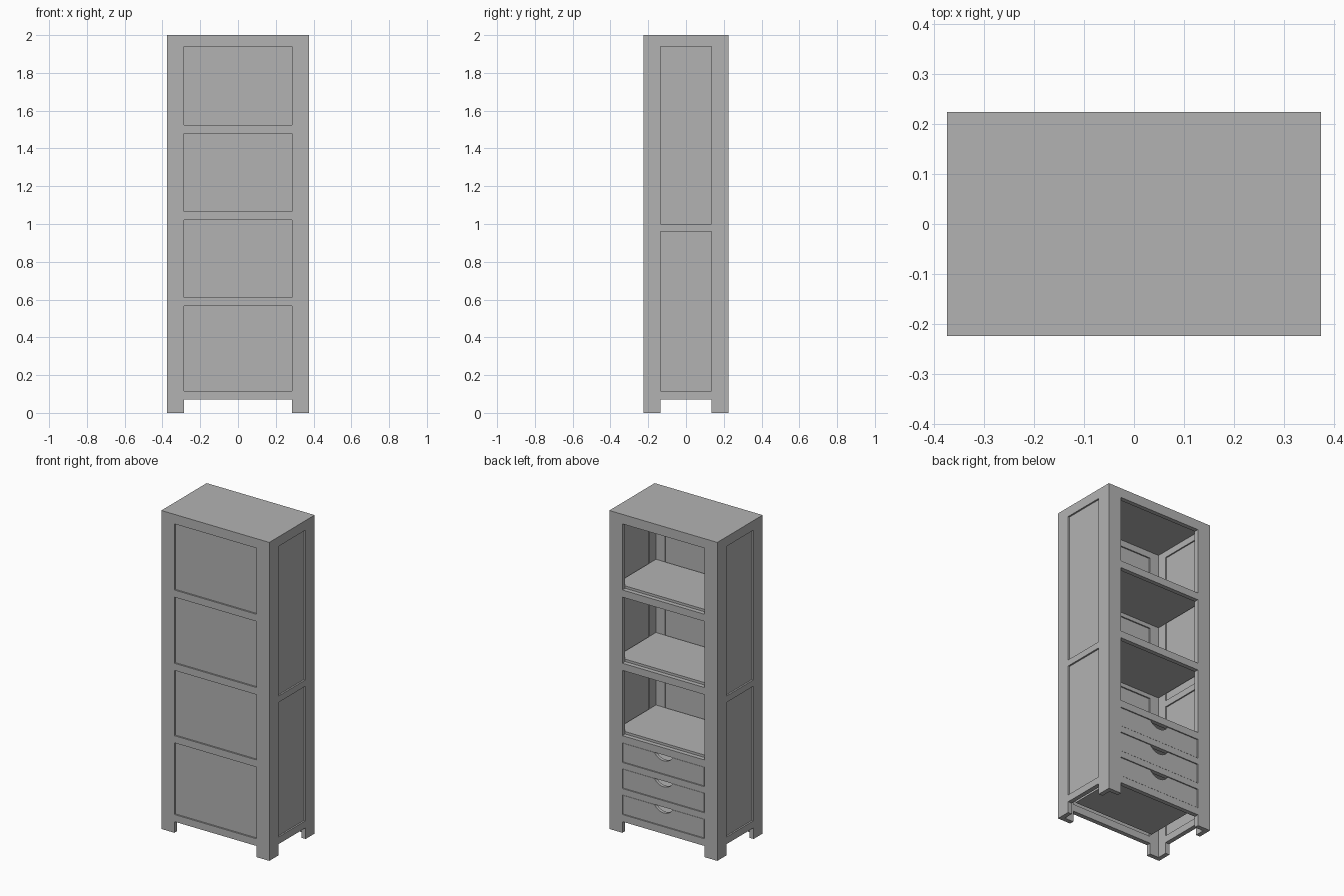
import bpy, bmesh, math

cube = bpy.data.objects.get("Cube")
if cube:
    bpy.data.objects.remove(cube, do_unlink=True)

grey = bpy.data.materials.new("plain_grey")
grey.use_nodes = True
colour = (0.45, 0.45, 0.45, 1)
grey.diffuse_color = colour
grey.node_tree.nodes["Principled BSDF"].inputs["Base Color"].default_value = colour

W, D, T = 0.375, 0.225, 0.028      # half width, half depth, board thickness
OX, OY = 0.285, 0.135              # half widths of the framed openings
TOP, SLAB, BASE = 2.0, 1.98, 0.07


def finish(name, bm):
    bmesh.ops.recalc_face_normals(bm, faces=bm.faces)
    mesh = bpy.data.meshes.new(name)
    bm.to_mesh(mesh)
    bm.free()
    mesh.materials.append(grey)
    obj = bpy.data.objects.new(name, mesh)
    bpy.context.collection.objects.link(obj)
    return obj


def add_box(bm, x, y, z):
    verts = bmesh.ops.create_cube(bm, size=1)["verts"]
    for v in verts:
        for i, (a, b) in enumerate((x, y, z)):
            v.co[i] = (a + b) / 2 + v.co[i] * (b - a)


def box(name, x, y, z):
    bm = bmesh.new()
    add_box(bm, x, y, z)
    return finish(name, bm)


def span(side, a, b):
    return tuple(sorted((side * a, side * b)))


# rails as (bottom, top) heights
full_rails = [(BASE, 0.115), (0.565, 0.61), (1.02, 1.065), (1.48, 1.525), (1.94, SLAB)]
drawer_rails = [(0.238, 0.278), (0.402, 0.442)]
side_rails = [(BASE, 0.115), (0.96, 1.0), (1.94, SLAB)]

box("top_board", (-W, W), (-D, D), (SLAB, TOP))

# corner posts, each an L of two boards reaching the floor
for sx, xn in ((1, "left"), (-1, "right")):
    for sy, yn in ((-1, "front"), (1, "rear")):
        box(f"{yn}_{xn}_post_wide", span(sx, OX, W), span(sy, D - T, D), (0, SLAB))
        box(f"{yn}_{xn}_post_side", span(sx, W - T, W), span(sy, OY, D - T), (0, SLAB))
    # side rails and sunken panels
    for i, rail in enumerate(side_rails):
        box(f"{xn}_side_rail_{i + 1}", span(sx, W - T, W), (-OY, OY), rail)
    for i, (low, high) in enumerate(zip(side_rails, side_rails[1:])):
        box(f"{xn}_side_panel_{i + 1}", span(sx, W - 0.02, W - 0.01),
            (-OY, OY), (low[1], high[0]))

# closed face: rails and sunken panels
for i, rail in enumerate(full_rails):
    box(f"front_rail_{i + 1}", (-OX, OX), (-D, T - D), rail)
for i, (low, high) in enumerate(zip(full_rails, full_rails[1:])):
    box(f"front_panel_{i + 1}", (-OX, OX), (0.01 - D, 0.02 - D), (low[1], high[0]))

# open face: rails around the shelves and drawers
for i, rail in enumerate(sorted(full_rails + drawer_rails)):
    box(f"rear_rail_{i + 1}", (-OX, OX), (D - T, D), rail)

# shelves stand slightly proud of the rails
for i, rail in enumerate(full_rails[1:4]):
    box(f"shelf_{i + 1}", (T - W, W - T), (T - D, D - T), (rail[1] - 0.02, rail[1] + 0.015))


def drawer(name, low, high):
    gap, wall = 0.003, 0.012
    x, y0, y1 = OX - gap, -0.18, D - 0.003
    low, high = low + gap, high - gap
    bm = bmesh.new()
    # face with a curved finger notch in its upper edge
    half, dip = 0.063, 0.035
    radius = (half ** 2 + dip ** 2) / (2 * dip)
    sweep = math.asin(half / radius)
    outline = [(-x, high), (-x, low), (x, low), (x, high)]
    for k in range(17):
        a = sweep * (1 - k / 8)
        outline.append((radius * math.sin(a), high - dip + radius * (1 - math.cos(a))))
    face = bm.faces.new([bm.verts.new((px, y1, pz)) for px, pz in outline])
    moved = bmesh.ops.extrude_face_region(bm, geom=[face])["geom"]
    bmesh.ops.translate(bm, vec=(0, -0.02, 0),
                        verts=[g for g in moved if isinstance(g, bmesh.types.BMVert)])
    # tray behind the face
    back = y1 - 0.02
    add_box(bm, (-x, x), (y0, back), (low, low + wall))
    for s in (1, -1):
        add_box(bm, span(s, x - wall, x), (y0, back), (low + wall, high))
    add_box(bm, (wall - x, x - wall), (y0, y0 + wall), (low + wall, high))
    finish(name, bm)


bays = sorted(full_rails[:2] + drawer_rails)
for i, (low, high) in enumerate(zip(bays, bays[1:])):
    drawer(f"drawer_{i + 1}", low[1], high[0])
